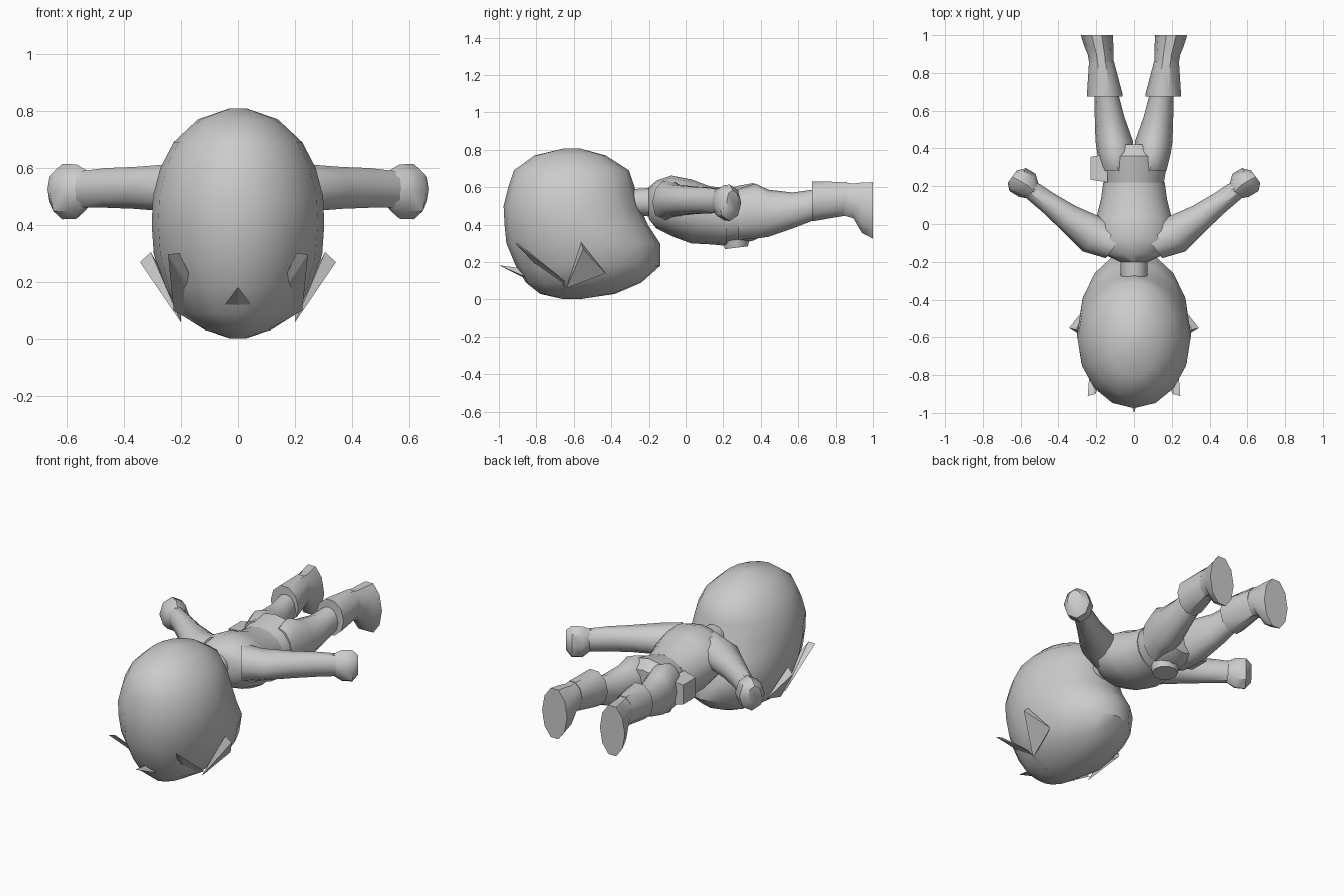
import bpy, bmesh, math
from mathutils import Vector


def finish(name, bm, smooth=True):
    bmesh.ops.recalc_face_normals(bm, faces=bm.faces)
    me = bpy.data.meshes.new(name)
    bm.to_mesh(me)
    bm.free()
    ob = bpy.data.objects.new(name, me)
    bpy.context.collection.objects.link(ob)
    if smooth:
        bpy.context.view_layer.objects.active = ob
        ob.select_set(True)
        bpy.ops.object.shade_smooth_by_angle(angle=math.radians(42))
        ob.select_set(False)
    return ob


# rings: list of (centre, u radius vector, v radius vector)
def loft(name, rings, n=12, mirror=False, turn=0.0):
    bm = bmesh.new()
    for s in ((1, -1) if mirror else (1,)):
        loops = []
        for c, u, v in rings:
            loop = []
            for i in range(n):
                a = 2 * math.pi * i / n + turn
                p = Vector(c) + Vector(u) * math.cos(a) + Vector(v) * math.sin(a)
                loop.append(bm.verts.new((s * p.x, p.y, p.z)))
            loops.append(loop)
        for a, b in zip(loops, loops[1:]):
            for i in range(n):
                j = (i + 1) % n
                bm.faces.new((a[i], a[j], b[j], b[i]))
        bm.faces.new(loops[0])
        bm.faces.new(loops[-1])
    return finish(name, bm)


# sections along y: (y, centre x, half width, z min, z max)
def along_y(name, secs, **kw):
    return loft(name, [((cx, y, (a + b) / 2), (hx, 0, 0), (0, 0, (b - a) / 2))
                       for y, cx, hx, a, b in secs], **kw)


# Head, stacked upward from the face: (z, y min, y max, half width)
head = [(0.003, -0.66, -0.56, 0.03), (0.03, -0.78, -0.38, 0.11), (0.09, -0.855, -0.24, 0.205),
        (0.18, -0.91, -0.14, 0.262), (0.30, -0.96, -0.14, 0.295), (0.40, -0.97, -0.205, 0.302),
        (0.50, -0.975, -0.25, 0.298), (0.60, -0.95, -0.275, 0.272), (0.69, -0.92, -0.305, 0.225),
        (0.77, -0.81, -0.43, 0.14), (0.808, -0.65, -0.57, 0.03)]
loft("head", [((0, (a + b) / 2, z), (hx, 0, 0), (0, (b - a) / 2, 0)) for z, a, b, hx in head], n=16)


# Hair spikes: thin pyramids with tip, two base points and an inner point
def spike(name, pts, mirror):
    bm = bmesh.new()
    for s in ((1, -1) if mirror else (1,)):
        vs = [bm.verts.new((s * x, y, z)) for x, y, z in pts]
        bmesh.ops.convex_hull(bm, input=vs)
    finish(name, bm, False)


spike("middle_hair_spike", [(0, -1.0, 0.183), (0.115, -0.65, 0.03), (-0.115, -0.65, 0.03),
                            (0, -0.64, 0.005), (0, -0.9, 0.17)], False)
spike("front_hair_spike", [(0.205, -0.90, 0.302), (0.245, -0.91, 0.297), (0.11, -0.65, 0.035),
                           (0.225, -0.65, 0.10), (0.10, -0.70, 0.08)], True)
spike("side_hair_spike", [(0.343, -0.55, 0.27), (0.305, -0.56, 0.305), (0.20, -0.64, 0.06),
                          (0.25, -0.43, 0.14), (0.2, -0.55, 0.12)], True)

# Neck and tunic
along_y("neck", [(-0.29, 0, 0.07, 0.45, 0.59), (-0.13, 0, 0.075, 0.44, 0.60)])
along_y("tunic", [(-0.20, 0, 0.075, 0.43, 0.60), (-0.16, 0, 0.16, 0.38, 0.635),
                  (-0.08, 0, 0.215, 0.34, 0.663), (0.03, 0, 0.20, 0.30, 0.642),
                  (0.13, 0, 0.175, 0.295, 0.605), (0.22, 0, 0.163, 0.287, 0.595)], n=16)

# Trousers: hips and a pair of legs
along_y("hips", [(0.20, 0, 0.155, 0.295, 0.59), (0.29, 0, 0.17, 0.30, 0.61),
                 (0.36, 0, 0.18, 0.315, 0.622), (0.42, 0, 0.14, 0.345, 0.575)], n=16)
along_y("legs", [(0.28, 0.085, 0.086, 0.32, 0.59), (0.37, 0.097, 0.097, 0.325, 0.62),
                 (0.44, 0.105, 0.099, 0.335, 0.587), (0.57, 0.13, 0.078, 0.38, 0.572),
                 (0.70, 0.148, 0.062, 0.43, 0.59)], mirror=True)

# Boots: flared cuff, then foot with a flat sole
along_y("boot_cuffs", [(0.675, 0.155, 0.094, 0.413, 0.637), (0.69, 0.155, 0.094, 0.415, 0.637),
                       (0.86, 0.172, 0.066, 0.445, 0.632)], n=10, mirror=True)
along_y("boot_feet", [(0.84, 0.172, 0.064, 0.445, 0.63), (0.895, 0.176, 0.068, 0.43, 0.625),
                      (0.94, 0.186, 0.077, 0.35, 0.632), (1.0, 0.197, 0.085, 0.317, 0.635)],
        n=10, mirror=True)

# Arms and fists: (x, y, z, radius across, radius in z)
d, across = Vector((0.81, 0.586, 0)), Vector((-0.586, 0.81, 0))


def limb(name, secs, n):
    loft(name, [((x, y, z), across * ru, (0, 0, rv)) for x, y, z, ru, rv in secs], n=n, mirror=True)


limb("arms", [(0.09, -0.10, 0.52, 0.10, 0.12), (0.21, -0.06, 0.53, 0.105, 0.088),
              (0.35, 0.035, 0.53, 0.073, 0.077), (0.45, 0.11, 0.53, 0.058, 0.073),
              (0.55, 0.185, 0.525, 0.05, 0.066)], 10)
limb("fists", [(0.53, 0.17, 0.525, 0.045, 0.066), (0.565, 0.205, 0.517, 0.075, 0.095),
               (0.615, 0.235, 0.517, 0.075, 0.097), (0.645, 0.25, 0.525, 0.04, 0.06)], 8)

# Belt buckle on the belly and hip pouch
loft("belt_buckle", [((0, 0.27, 0.277), (0.075, 0, 0), (0, 0.065, 0.008)),
                     ((0, 0.27, 0.32), (0.085, 0, 0), (0, 0.073, 0.008))], n=10)
bm = bmesh.new()
bmesh.ops.create_cube(bm, size=1)
for v in bm.verts:
    k = 0.8 if v.co.x < 0 else 1
    v.co = Vector((v.co.x * 0.09 - 0.185, v.co.y * 0.15 * k + 0.295, v.co.z * 0.15 * k + 0.46))
finish("hip_pouch", bm)
